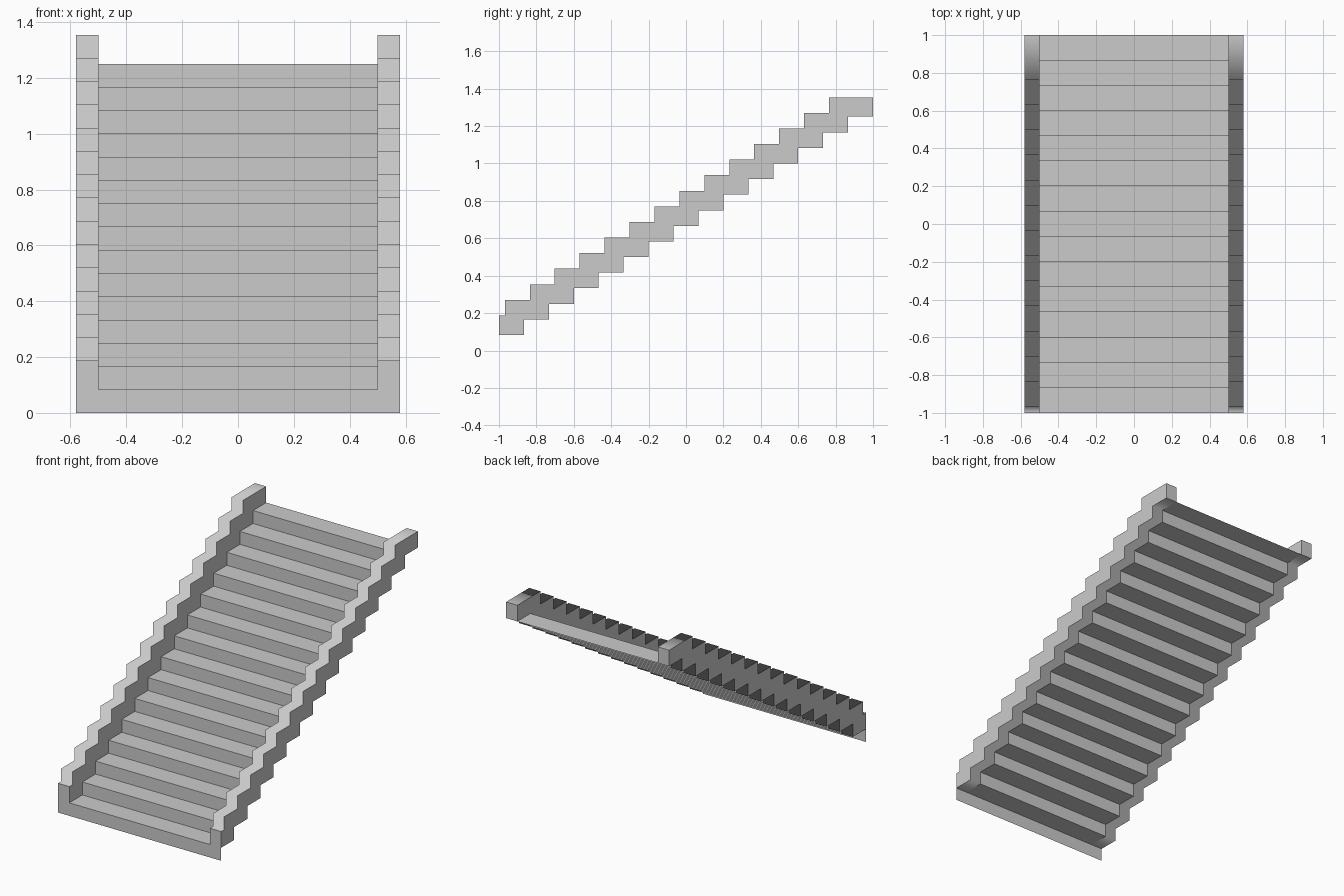
import bpy, bmesh

if "Cube" in bpy.data.objects:
    bpy.data.objects.remove(bpy.data.objects["Cube"])

STEPS = 15
RUN, RISE = 2 / STEPS, 1.25 / STEPS
INNER, OUTER = 0.5, 0.58          # stringer inner / outer x
SHIFT_Y, SHIFT_Z = -0.102, 0.104  # stringer top relative to the steps


def strip(bm, path, x0, x1, smooth=False, flip=False):
    """Sweep a (y, z) path across x0..x1."""
    rows = [(bm.verts.new((x0, y, z)), bm.verts.new((x1, y, z))) for y, z in path]
    for a, b in zip(rows, rows[1:]):
        loop = [a[0], a[1], b[1], b[0]]
        f = bm.faces.new(loop[::-1] if flip else loop)
        f.smooth = smooth


def make_object(name, bm):
    mesh = bpy.data.meshes.new(name)
    bm.to_mesh(mesh)
    bm.free()
    obj = bpy.data.objects.new(name, mesh)
    bpy.context.collection.objects.link(obj)
    return obj


# Zigzag step profile, riser then tread
steps = [(-1, 0)]
for i in range(STEPS):
    y, z = -1 + i * RUN, (i + 1) * RISE
    steps += [(y, z), (y + RUN, z)]

# Treads and risers: a thin folded sheet
bm = bmesh.new()
strip(bm, steps, -INNER, INNER)
make_object("stair_steps", bm)

# Stringer: the same zigzag below, a shifted zigzag above
lower = steps[1:]
upper = [(y + SHIFT_Y, z + SHIFT_Z) for y, z in lower]
upper[0] = (-1, upper[0][1])
upper[-1] = (1, upper[-1][1])

bm = bmesh.new()
strip(bm, upper, INNER, OUTER, smooth=True)
strip(bm, lower, INNER, OUTER, smooth=True, flip=True)
strip(bm, [(-1, 0), upper[0]], INNER, OUTER)      # front end, down to the floor
strip(bm, [upper[-1], lower[-1]], INNER, OUTER)   # back end
outline = lower + upper[::-1]
for x, pts in ((OUTER, outline), (INNER, outline[::-1])):
    bm.faces.new([bm.verts.new((x, y, z)) for y, z in pts])
stringer = make_object("side_stringers", bm)
stringer.modifiers.new("mirror", 'MIRROR').use_axis = (True, False, False)
